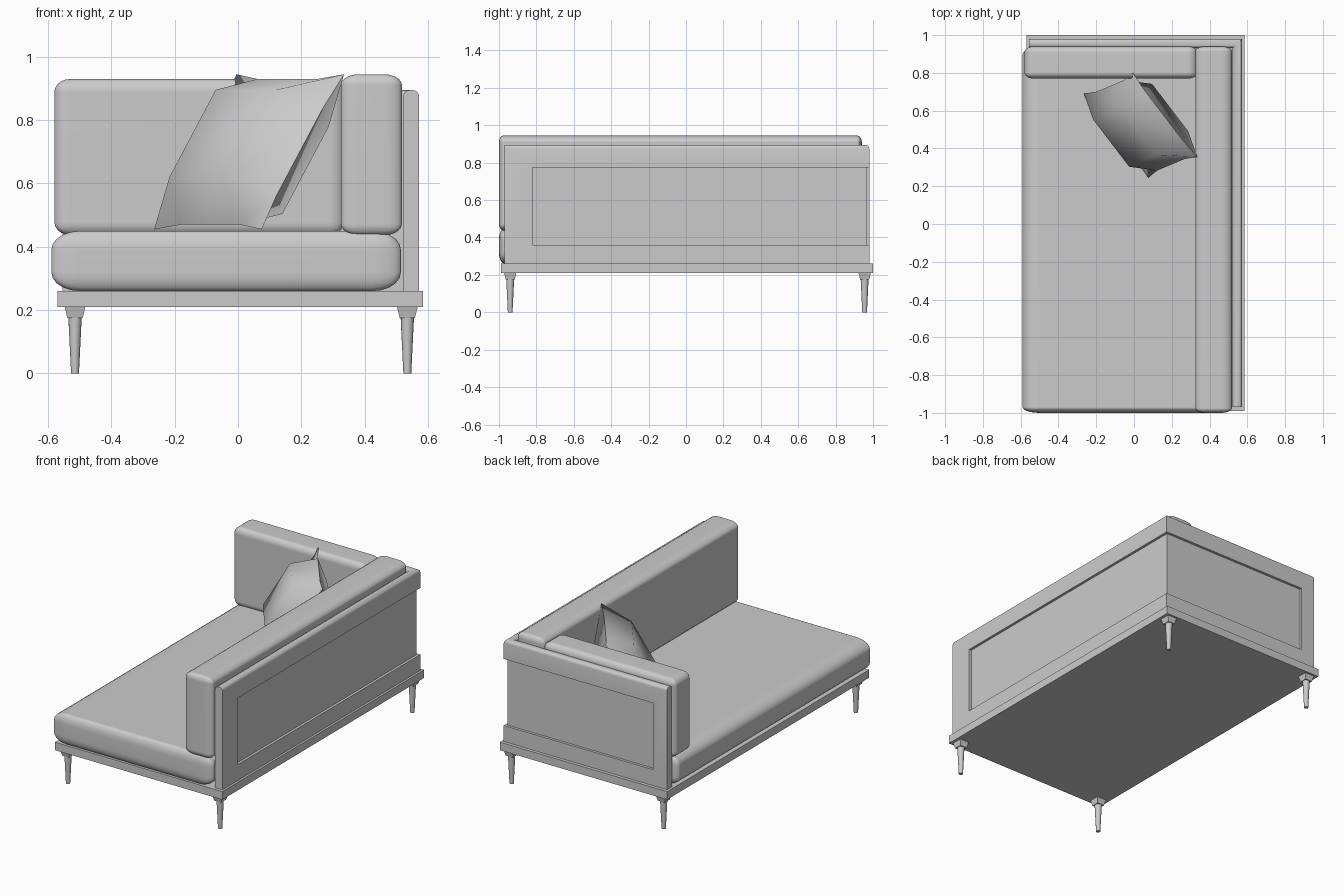
import bpy, bmesh, math
from mathutils import Matrix, Vector

if "Cube" in bpy.data.objects:
    bpy.data.objects.remove(bpy.data.objects["Cube"], do_unlink=True)

grey = bpy.data.materials.new("plain_grey")
grey.use_nodes = True
grey.diffuse_color = (0.6, 0.6, 0.6, 1)
grey.node_tree.nodes["Principled BSDF"].inputs["Base Color"].default_value = (0.6, 0.6, 0.6, 1)


def finish(name, bm, smooth=None):
    """Turn a bmesh into a named object, optionally smooth below an angle."""
    bmesh.ops.recalc_face_normals(bm, faces=bm.faces[:])
    mesh = bpy.data.meshes.new(name)
    bm.to_mesh(mesh)
    bm.free()
    mesh.materials.append(grey)
    obj = bpy.data.objects.new(name, mesh)
    bpy.context.collection.objects.link(obj)
    if smooth:
        smooth_by_angle(obj, smooth)
    return obj


def smooth_by_angle(obj, degrees):
    bpy.ops.object.select_all(action='DESELECT')
    obj.select_set(True)
    bpy.context.view_layer.objects.active = obj
    bpy.ops.object.shade_smooth_by_angle(angle=math.radians(degrees))


def box(name, low, high, radii=None):
    """Box between two corners; radii give the edge rounding along each axis."""
    low, high = Vector(low), Vector(high)
    size = high - low
    unit = Vector(radii) if radii else Vector((1, 1, 1))
    bm = bmesh.new()
    bmesh.ops.create_cube(bm, size=1)
    bmesh.ops.scale(bm, vec=[s / u for s, u in zip(size, unit)], verts=bm.verts)
    if radii:
        bmesh.ops.bevel(bm, geom=bm.edges[:], offset=1, segments=5,
                        profile=0.5, affect='EDGES')
    bmesh.ops.scale(bm, vec=unit, verts=bm.verts)
    bmesh.ops.translate(bm, vec=(low + high) / 2, verts=bm.verts)
    obj = finish(name, bm, 35 if radii else None)
    if radii:
        obj.modifiers.new("even_shading", 'WEIGHTED_NORMAL').keep_sharp = True
    return obj


def corner_wall(name, inner, outer, start, bottom, top, rounding=0):
    """L-shaped wall running along the left side and the back."""
    (ix, iy), (ox, oy), (sx, sy) = inner, outer, start
    plan = [(ox, sy), (ox, oy), (sx, oy), (sx, iy), (ix, iy), (ix, sy)]
    bm = bmesh.new()
    face = bm.faces.new([bm.verts.new((x, y, bottom)) for x, y in plan])
    made = bmesh.ops.extrude_face_region(bm, geom=[face])["geom"]
    verts = [v for v in made if isinstance(v, bmesh.types.BMVert)]
    bmesh.ops.translate(bm, vec=(0, 0, top - bottom), verts=verts)
    if rounding:
        long_top = [e for e in bm.edges if e.calc_length() > 0.1
                    and all(v.co.z > top - 0.001 for v in e.verts)]
        bmesh.ops.bevel(bm, geom=long_top, offset=rounding, segments=4,
                        profile=0.5, affect='EDGES')
    return finish(name, bm)


# Base platform
box("base_platform", (-0.57, -0.99, 0.21), (0.585, 1.0, 0.26))

# Corner frame with a recessed panel wrapping the outer faces
frame = corner_wall("corner_frame", (0.522, 0.932), (0.572, 0.98),
                    (-0.555, -0.97), 0.26, 0.895, rounding=0.02)
cutter = corner_wall("panel_cutter", (0.556, 0.964), (0.7, 1.1),
                     (-0.46, -0.82), 0.36, 0.775)
cutter.hide_render = True
cut = frame.modifiers.new("recess", 'BOOLEAN')
cut.operation = 'DIFFERENCE'
cut.solver = 'EXACT'
cut.object = cutter
bpy.context.view_layer.objects.active = frame
bpy.ops.object.modifier_apply(modifier=cut.name)
bpy.data.objects.remove(cutter, do_unlink=True)
smooth_by_angle(frame, 30)

# Cushions
box("seat_cushion", (-0.59, -1.0, 0.26), (0.515, 0.93, 0.45), (0.09, 0.03, 0.06))
box("side_cushion", (0.325, -1.0, 0.437), (0.518, 0.94, 0.945), (0.055, 0.025, 0.035))
box("back_cushion", (-0.58, 0.77, 0.437), (0.335, 0.94, 0.93), (0.05, 0.03, 0.04))

# Legs: a tapered square block above a slim round spike
for side, x in (("right", -0.515), ("left", 0.535)):
    for end, y in (("front", -0.94), ("back", 0.955)):
        bm = bmesh.new()
        for sides, low, high, r_low, r_high in (
                (4, 0.175, 0.21, 0.034, 0.046), (16, 0, 0.175, 0.0125, 0.021)):
            place = (Matrix.Translation((x, y, (low + high) / 2))
                     @ Matrix.Rotation(math.pi / 4, 4, 'Z'))
            bmesh.ops.create_cone(bm, cap_ends=True, segments=sides, radius1=r_low,
                                  radius2=r_high, depth=high - low, matrix=place)
        finish(f"{end}_{side}_leg", bm, 30)

# Throw pillow: two bulged grids sharing a pinched seam
corner = Vector((-0.265, 0.69, 0.455))
across = Vector((0.34, -0.445, 0))
up = Vector((0.26, 0.11, 0.49))
normal = across.cross(up).normalized()
steps = (0, 0.22, 0.78, 1)
pinch = 0.03
bm = bmesh.new()
for sign in (1, -1):
    grid = {}
    for i, u in enumerate(steps):
        for j, v in enumerate(steps):
            mid_u, mid_v = i in (1, 2), j in (1, 2)
            pu = abs(u - pinch) if mid_v and not mid_u else u
            pv = abs(v - pinch) if mid_u and not mid_v else v
            bulge = 0.12 * sign if mid_u and mid_v else 0
            grid[i, j] = bm.verts.new(corner + across * pu + up * pv + normal * bulge)
    for i in range(3):
        for j in range(3):
            bm.faces.new((grid[i, j], grid[i + 1, j], grid[i + 1, j + 1], grid[i, j + 1]))
bmesh.ops.remove_doubles(bm, verts=bm.verts[:], dist=0.001)
finish("throw_pillow", bm, 55)
